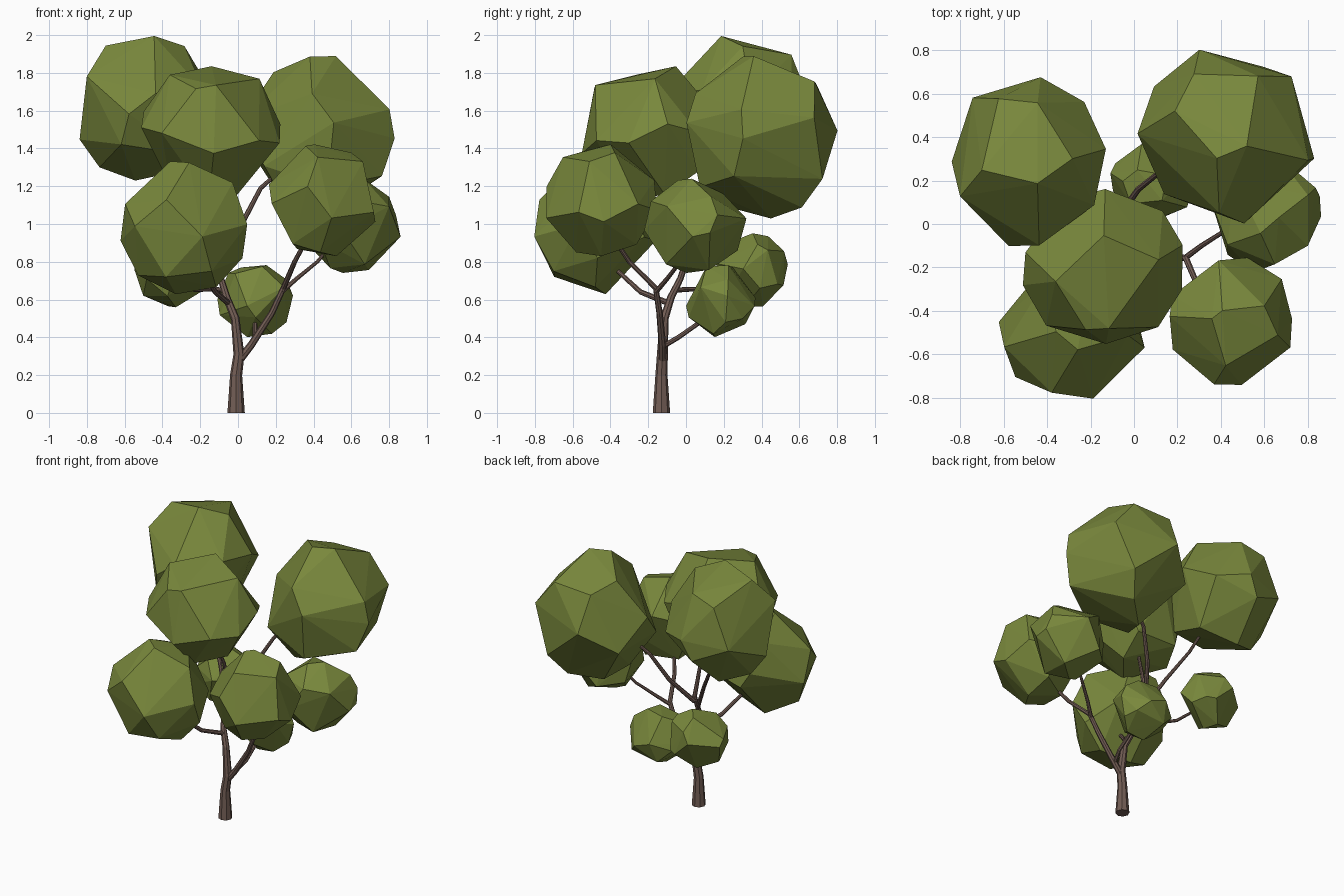
import bpy, bmesh, math, random
from mathutils import Vector, Euler

random.seed(11)


def material(name, rgb):
    m = bpy.data.materials.new(name)
    m.diffuse_color = (*rgb, 1)
    return m


leaf = material("leaf_green", (0.19, 0.245, 0.045))
bark = material("bark_brown", (0.17, 0.11, 0.09))

# Corner directions of a dodecahedron, the base shape of every leaf clump
PHI = (1 + math.sqrt(5)) / 2
S = (-1, 1)
corners = [Vector((a, b, c)) for a in S for b in S for c in S]
for a in S:
    for b in S:
        p, q = a / PHI, b * PHI
        corners += [Vector((0, p, q)), Vector((p, q, 0)), Vector((q, 0, p))]
corners = [c.normalized() for c in corners]


def fitted(angles, jitter, lo, hi):
    """Turned, slightly uneven dodecahedron on the ellipsoid of a box."""
    rot = Euler(angles).to_matrix()
    mid, half = (lo + hi) / 2, (hi - lo) * 0.515
    return [mid + half * (rot @ (c + j).normalized()) for c, j in zip(corners, jitter)]


def misfit(pts, hints, lo, hi):
    err = sum(min((p[i] - u) ** 2 + (p[k] - v) ** 2 for p in pts)
              for (i, k), pairs in hints for u, v in pairs)
    for i in range(3):
        vals = [p[i] for p in pts]
        err += 2 * ((min(vals) - lo[i]) ** 2 + (max(vals) - hi[i]) ** 2)
    return err


def leaf_clump(name, lo, hi, front=(), right=(), top=()):
    """Faceted ball in a box, turned so corners meet the outline in each view."""
    lo, hi = Vector(lo), Vector(hi)
    hints = [((0, 2), front), ((1, 2), right), ((0, 1), top)]
    best = None
    for n in range(2600):
        if n < 900:     # free search, then refinement of the best turn
            ang = [random.uniform(0, math.tau) for _ in range(3)]
            jit = [Vector([random.uniform(-0.06, 0.06) for _ in range(3)]) for _ in corners]
        else:
            ang = [a + random.gauss(0, 0.02) for a in best[1]]
            jit = [j.copy() for j in best[2]]
            for k in random.sample(range(20), 3):
                jit[k] = jit[k] * 0.98 + Vector([random.gauss(0, 0.07) for _ in range(3)])
                if jit[k].length > 0.3:
                    jit[k] *= 0.3 / jit[k].length
        pts = fitted(ang, jit, lo, hi)
        err = misfit(pts, hints, lo, hi)
        if best is None or err < best[0]:
            best = (err, ang, jit, pts)
    bm = bmesh.new()
    for p in best[3]:
        bm.verts.new(p)
    bmesh.ops.convex_hull(bm, input=bm.verts[:])
    bmesh.ops.delete(bm, geom=[v for v in bm.verts if not v.link_faces], context='VERTS')
    bmesh.ops.recalc_face_normals(bm, faces=bm.faces[:])
    me = bpy.data.meshes.new(name)
    bm.to_mesh(me)
    bm.free()
    me.materials.append(leaf)
    bpy.context.collection.objects.link(bpy.data.objects.new(name, me))


def branch(name, points):
    """Tapered eight-sided limb through (x, y, z, radius) points."""
    cu = bpy.data.curves.new(name, 'CURVE')
    cu.dimensions = '3D'
    cu.bevel_depth = 1.0
    cu.bevel_resolution = 2
    cu.use_fill_caps = True
    sp = cu.splines.new('POLY')
    sp.points.add(len(points) - 1)
    for pt, (x, y, z, r) in zip(sp.points, points):
        pt.co = (x, y, z, 1)
        pt.radius = r
    sp.use_smooth = False
    cu.materials.append(bark)
    bpy.context.collection.objects.link(bpy.data.objects.new(name, cu))


# Leaf clumps
leaf_clump("leaves_top_left", (-0.86, -0.10, 1.22), (-0.13, 0.67, 2.00),
           front=[(-0.86, 1.82), (-0.71, 1.95), (-0.45, 2.0), (-0.26, 1.95), (-0.82, 1.43),
                  (-0.73, 1.29)],
           right=[(0.18, 2.0), (0.56, 1.9)],
           top=[(-0.74, 0.59), (-0.43, 0.67), (-0.21, 0.57), (-0.82, 0.08), (-0.43, -0.1)])
leaf_clump("leaves_top_middle", (-0.51, -0.56, 1.13), (0.23, 0.16, 1.855),
           front=[(-0.5, 1.6), (-0.34, 1.77), (-0.15, 1.855), (0.12, 1.78), (0.23, 1.53)],
           right=[(-0.49, 1.74), (-0.02, 1.85), (-0.55, 1.36)],
           top=[(-0.5, -0.13), (-0.31, 0.1), (0.16, 0.08), (0.23, -0.3), (-0.43, -0.5)])
leaf_clump("leaves_top_right", (0.02, 0.00, 1.03), (0.83, 0.81, 1.89),
           front=[(0.53, 1.89), (0.19, 1.79), (0.81, 1.62)],
           right=[(0.35, 1.89), (0.7, 1.74), (0.81, 1.49), (0.73, 1.23), (0.45, 1.03),
                  (0.04, 1.69), (0.07, 1.19)],
           top=[(0.3, 0.81), (0.6, 0.73), (0.83, 0.3), (0.51, 0.02)])
leaf_clump("leaves_front_left", (-0.62, -0.81, 0.63), (0.05, -0.16, 1.33),
           front=[(-0.6, 1.11), (-0.26, 1.33), (0.01, 1.26), (0.05, 0.99), (-0.1, 0.66),
                  (-0.33, 0.63), (-0.53, 0.72)],
           right=[(-0.78, 1.13), (-0.81, 0.93), (-0.7, 0.75), (-0.48, 0.63)],
           top=[(-0.62, -0.57), (-0.38, -0.77), (-0.18, -0.81), (0.05, -0.57)])
leaf_clump("leaves_front_right", (0.16, -0.75, 0.83), (0.74, -0.15, 1.42),
           front=[(0.36, 1.415), (0.66, 1.33), (0.74, 0.98), (0.31, 0.85), (0.16, 1.16)],
           right=[(-0.4, 1.415), (-0.72, 1.19), (-0.75, 1.02), (-0.58, 0.86), (-0.16, 1.24)],
           top=[(0.52, -0.15), (0.68, -0.25), (0.74, -0.43), (0.37, -0.75), (0.16, -0.59)])
leaf_clump("leaves_side_right", (0.35, -0.22, 0.74), (0.86, 0.32, 1.24),
           front=[(0.86, 0.93), (0.69, 0.76), (0.56, 0.74)],
           right=[(0.03, 1.24), (-0.2, 1.14), (-0.22, 0.97), (0.0, 0.75), (0.32, 1.03)],
           top=[(0.86, 0.13), (0.8, -0.1), (0.65, -0.2)])
leaf_clump("leaves_small_left", (-0.55, 0.16, 0.56), (-0.14, 0.54, 0.95),
           front=[(-0.37, 0.56), (-0.51, 0.61), (-0.55, 0.76)],
           right=[(0.54, 0.79), (0.44, 0.945), (0.36, 0.95), (0.41, 0.56)])
leaf_clump("leaves_small_middle", (-0.11, 0.00, 0.40), (0.29, 0.37, 0.79),
           front=[(-0.11, 0.6), (-0.05, 0.74), (0.16, 0.79), (0.29, 0.62), (0.18, 0.415)],
           right=[(0.23, 0.79), (0.0, 0.5), (0.15, 0.4), (0.3, 0.5)])

# Trunk and its left continuation
branch("trunk", [(-0.01, -0.13, 0, 0.046), (-0.01, -0.13, 0.2, 0.032),
                 (0.005, -0.125, 0.31, 0.029), (-0.015, -0.115, 0.5, 0.023),
                 (-0.06, -0.08, 0.61, 0.02), (-0.09, -0.03, 0.71, 0.017),
                 (-0.08, 0.02, 0.86, 0.015)])
# Right limb, forking to two clumps
branch("right_limb", [(0.0, -0.125, 0.27, 0.022), (0.07, -0.125, 0.36, 0.02),
                      (0.18, -0.14, 0.53, 0.017), (0.24, -0.16, 0.66, 0.015),
                      (0.30, -0.3, 0.80, 0.013), (0.38, -0.4, 0.95, 0.01)])
branch("right_side_branch", [(0.23, -0.16, 0.64, 0.014), (0.31, -0.10, 0.71, 0.012),
                             (0.42, -0.03, 0.80, 0.01), (0.52, 0.02, 0.92, 0.008)])
# Branches off the left limb and the low twig
branch("front_left_branch", [(-0.05, -0.09, 0.58, 0.016), (-0.12, -0.24, 0.64, 0.014),
                             (-0.19, -0.36, 0.75, 0.012), (-0.25, -0.44, 0.88, 0.009)])
branch("small_left_branch", [(-0.07, -0.06, 0.65, 0.014), (-0.15, 0.04, 0.655, 0.012),
                             (-0.23, 0.16, 0.65, 0.011), (-0.33, 0.3, 0.73, 0.008)])
branch("small_middle_branch", [(0.06, -0.125, 0.35, 0.014), (0.09, -0.04, 0.40, 0.013),
                               (0.09, 0.06, 0.47, 0.012), (0.09, 0.16, 0.57, 0.008)])
# Upper branches
branch("top_left_branch", [(-0.085, -0.01, 0.76, 0.015), (-0.2, 0.08, 0.98, 0.013),
                           (-0.33, 0.17, 1.2, 0.011), (-0.44, 0.25, 1.45, 0.008)])
branch("top_middle_branch", [(-0.08, 0.02, 0.84, 0.015), (-0.09, -0.03, 1.05, 0.012),
                             (-0.13, -0.14, 1.35, 0.008)])
branch("top_right_branch", [(-0.08, 0.02, 0.82, 0.016), (0.02, 0.16, 1.0, 0.014),
                            (0.12, 0.24, 1.19, 0.012), (0.3, 0.32, 1.35, 0.008)])
